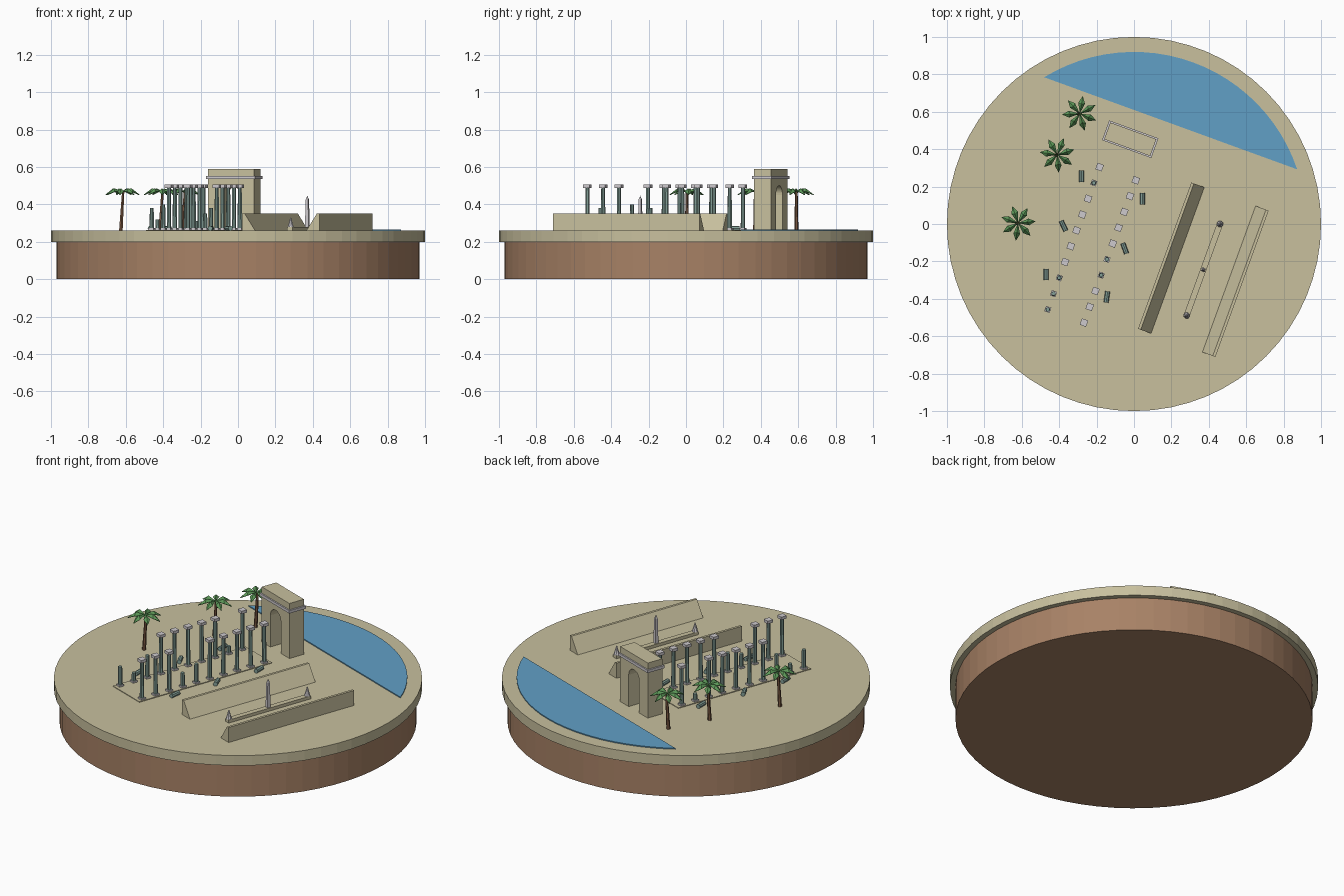
import bpy, bmesh, math
from mathutils import Matrix, Vector

cube = bpy.data.objects.get("Cube")
if cube:
    bpy.data.objects.remove(cube, do_unlink=True)


def material(name, rgb):
    lin = [((c / 255 + 0.055) / 1.055) ** 2.4 for c in rgb] + [1]
    m = bpy.data.materials.new(name)
    m.use_nodes = True
    m.diffuse_color = lin
    m.node_tree.nodes["Principled BSDF"].inputs["Base Color"].default_value = lin
    return m


SAND = material("sand stone", (200, 192, 158))
EARTH = material("brown earth", (168, 130, 102))
WATER = material("sea blue", (97, 160, 198))
SHAFT = material("grey green stone", (132, 160, 152))
MARBLE = material("pale marble", (206, 202, 206))
TRUNK = material("palm bark", (122, 88, 66))
LEAF = material("palm green", (92, 152, 88))

GROUND = 0.26
TOWN = Matrix.Rotation(math.radians(-20), 4, 'Z')   # the town grid is turned
AXIS = -0.174                                       # street centre line
TRACK_X, TRACK_Y = 0.432, -0.103                    # racecourse centre


def finish(bm, name, mat, matrix=TOWN):
    bmesh.ops.recalc_face_normals(bm, faces=bm.faces)
    me = bpy.data.meshes.new(name)
    bm.to_mesh(me)
    bm.free()
    me.materials.append(mat)
    ob = bpy.data.objects.new(name, me)
    ob.matrix_world = matrix
    bpy.context.collection.objects.link(ob)
    return ob


def box(bm, x, y, z0, z1, w, d):
    m = Matrix.Translation((x, y, (z0 + z1) / 2)) @ Matrix.Diagonal((w, d, z1 - z0, 1))
    bmesh.ops.create_cube(bm, size=1, matrix=m)


def cone(bm, x, y, z0, z1, r0, r1, n, turn=0):
    m = Matrix.Translation((x, y, (z0 + z1) / 2)) @ Matrix.Rotation(turn, 4, 'Z')
    bmesh.ops.create_cone(bm, cap_ends=True, segments=n, radius1=r0, radius2=r1,
                          depth=z1 - z0, matrix=m)


def prism(bm, points, offset):
    face = bm.faces.new([bm.verts.new(p) for p in points])
    ext = bmesh.ops.extrude_face_region(bm, geom=[face], use_keep_orig=True)
    moved = [g for g in ext["geom"] if isinstance(g, bmesh.types.BMVert)]
    bmesh.ops.translate(bm, verts=moved, vec=offset)


# Round base: earth drum and sand slab
for name, mat, r, z0, z1 in (("earth_base", EARTH, 0.97, 0, 0.2),
                             ("sand_ground", SAND, 1, 0.2, GROUND)):
    bm = bmesh.new()
    cone(bm, 0, 0, z0, z1, r, r, 64)
    finish(bm, name, mat, Matrix())

# Sea: a thin circle segment behind the town
bm = bmesh.new()
half = math.acos(0.573 / 0.92)
arc = [math.pi / 2 - half + 2 * half * i / 24 for i in range(25)]
prism(bm, [(0.92 * math.cos(a), 0.92 * math.sin(a), GROUND) for a in arc], (0, 0, 0.006))
finish(bm, "sea", WATER)

# Street slab
bm = bmesh.new()
box(bm, AXIS, -0.18, GROUND, GROUND + 0.004, 0.25, 0.88)
finish(bm, "street", SAND)

# Gate: arched body, cornice and attic
bm = bmesh.new()
w, o, spring, top = 0.131, 0.05, 0.45, 0.535
curve = [math.pi * i / 12 for i in range(13)]
outline = [(-w, GROUND), (-w, top), (w, top), (w, GROUND), (o, GROUND)]
outline += [(o * math.cos(a), spring + o * math.sin(a)) for a in curve] + [(-o, GROUND)]
prism(bm, [(AXIS + x, 0.371, z) for x, z in outline], (0, 0.096, 0))
finish(bm, "gate_body", SAND)
bm = bmesh.new()
box(bm, AXIS, 0.419, top, 0.552, 0.28, 0.112)
finish(bm, "gate_cornice", MARBLE)
bm = bmesh.new()
box(bm, AXIS, 0.419, 0.552, 0.59, 0.262, 0.096)
finish(bm, "gate_attic", SAND)

# Colonnade: two rows of ten, some broken off
broken = {(-1, 1): 0.31, (-1, 7): 0.40, (-1, 8): 0.32, (-1, 9): 0.38,
          (1, 5): 0.38, (1, 6): 0.35}
shafts, blocks = bmesh.new(), bmesh.new()
for side in (-1, 1):
    for i in range(10):
        x, y = AXIS + side * 0.103, 0.223 - i * 0.09
        height = broken.get((side, i))
        box(blocks, x, y, GROUND, 0.274, 0.03, 0.03)
        cone(shafts, x, y, 0.274, height or 0.488, 0.0125, 0.011, 8)
        if not height:
            box(blocks, x, y, 0.488, 0.505, 0.036, 0.036)
finish(shafts, "column_shafts", SHAFT)
finish(blocks, "column_capitals_and_bases", MARBLE)

# Fallen drums beside the street
bm = bmesh.new()
for x, y, turn in ((-0.28, 0.255, 0), (0.045, 0.135, 0), (-0.377, -0.01, 25),
                   (-0.05, -0.13, 20), (-0.47, -0.27, 0), (-0.145, -0.39, -8)):
    m = (Matrix.Translation((x, y, GROUND + 0.012)) @ Matrix.Rotation(math.radians(turn), 4, 'Z')
         @ Matrix.Rotation(math.pi / 2, 4, 'X'))
    bmesh.ops.create_cone(bm, cap_ends=True, segments=8, radius1=0.013, radius2=0.013,
                          depth=0.06, matrix=m)
finish(bm, "fallen_drums", SHAFT, Matrix())

# Racecourse stands: sloping towards the track, upright outside
for name, side in (("left_stand", 1), ("right_stand", -1)):
    bm = bmesh.new()
    profile = ((0.146, GROUND), (0.205, 0.35), (0.22, 0.35), (0.22, GROUND))
    prism(bm, [(TRACK_X + side * x, TRACK_Y - 0.416, z) for x, z in profile], (0, 0.832, 0))
    finish(bm, name, SAND)

# Track barrier with an obelisk and turning posts
bm = bmesh.new()
box(bm, TRACK_X, TRACK_Y, GROUND, 0.278, 0.032, 0.545)
finish(bm, "track_barrier", SAND)
bm = bmesh.new()
cone(bm, TRACK_X, TRACK_Y, 0.278, 0.425, 0.014, 0.01, 4, math.pi / 4)
cone(bm, TRACK_X, TRACK_Y, 0.425, 0.447, 0.01, 0, 4, math.pi / 4)
for end in (-1, 1):
    cone(bm, TRACK_X, TRACK_Y + end * 0.26, 0.278, 0.33, 0.017, 0.002, 8)
finish(bm, "obelisk_and_turning_posts", MARBLE)

# Palms: leaning trunk and seven folded, drooping fronds
for n, (x, y, turn) in enumerate(((-0.62, 0.005, 0.1), (-0.41, 0.37, 0.3), (-0.29, 0.59, 0.5))):
    place = Matrix.Translation((x, y, 0))
    bm = bmesh.new()
    cone(bm, 0, 0, GROUND, 0.47, 0.011, 0.007, 6)
    for v in bm.verts:
        v.co.x += 0.012 * (v.co.z - 0.365) / 0.2
    finish(bm, f"palm_trunk_{n + 1}", TRUNK, place)
    bm = bmesh.new()
    for k in range(7):
        spin = Matrix.Rotation(turn + k * math.tau / 7, 4, 'Z')
        spine = [bm.verts.new(spin @ Vector(p)) for p in
                 ((0, 0, 0.472), (0.05, 0, 0.486), (0.095, 0, 0.452))]
        for s in (-1, 1):
            edge = bm.verts.new(spin @ Vector((0.058, s * 0.018, 0.468)))
            bm.faces.new((spine[0], spine[1], edge))
            bm.faces.new((spine[1], spine[2], edge))
    crown = finish(bm, f"palm_crown_{n + 1}", LEAF, place)
    thick = crown.modifiers.new("thickness", 'SOLIDIFY')
    thick.thickness = 0.004
